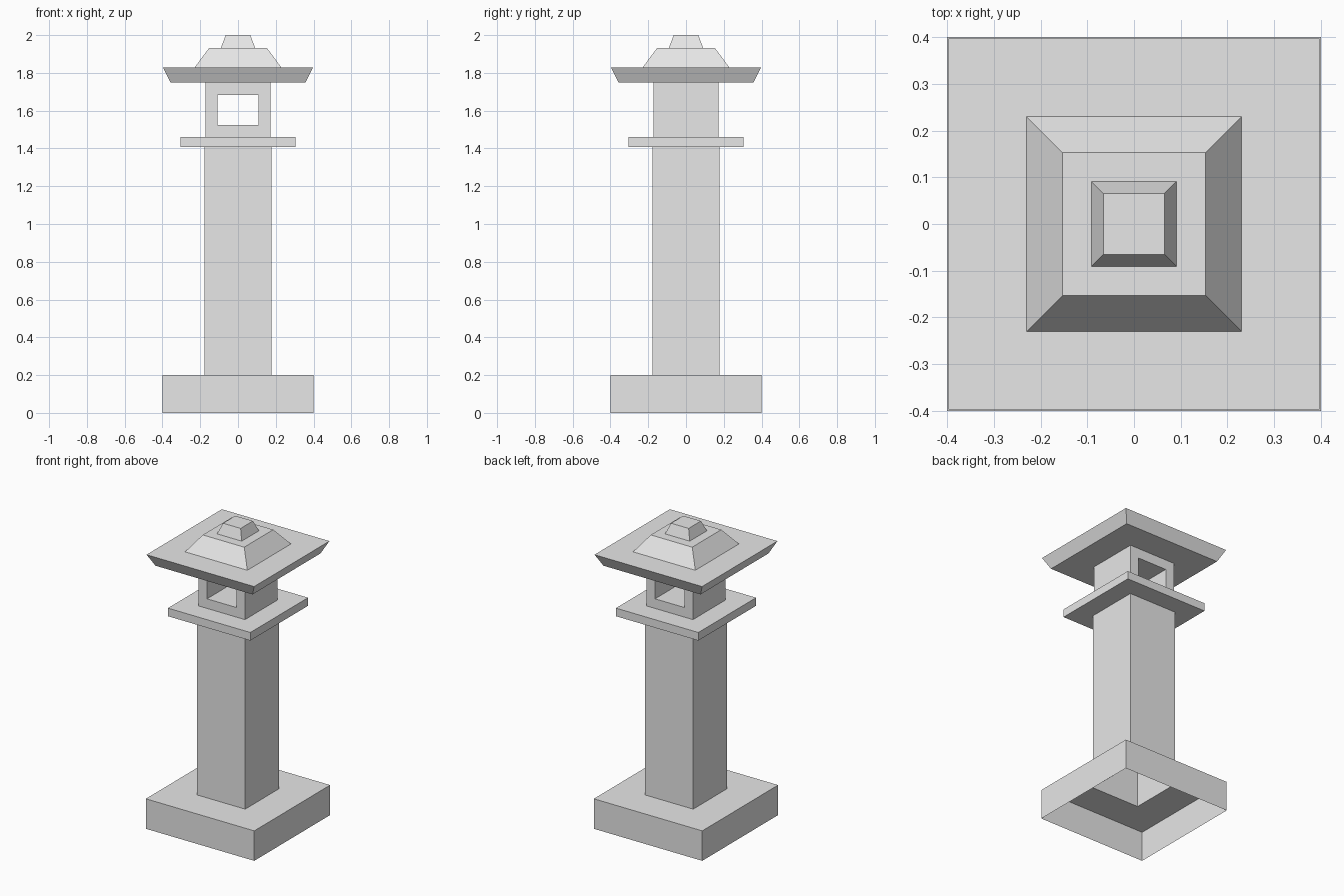
import bpy
import bmesh

cube = bpy.data.objects.get("Cube")
if cube:
    bpy.data.objects.remove(cube, do_unlink=True)

# One plain stone colour
GREY = (0.8, 0.8, 0.8, 1.0)
stone = bpy.data.materials.new("grey_stone")
stone.use_nodes = True
stone.diffuse_color = GREY
bsdf = next(n for n in stone.node_tree.nodes if n.type == 'BSDF_PRINCIPLED')
bsdf.inputs["Base Color"].default_value = GREY

CORNERS = ((-1, -1), (1, -1), (1, 1), (-1, 1))


def finish(name, bm):
    mesh = bpy.data.meshes.new(name)
    bm.to_mesh(mesh)
    bm.free()
    mesh.materials.append(stone)
    obj = bpy.data.objects.new(name, mesh)
    bpy.context.collection.objects.link(obj)
    return obj


def bridge(bm, a, b):
    """Join two four-cornered rings with quads."""
    for i in range(4):
        j = (i + 1) % 4
        bm.faces.new((a[i], a[j], b[j], b[i]))


def square_shell(name, profile, cap=False):
    """Sweep a (half width, height) profile around a square."""
    bm = bmesh.new()
    rings = [[bm.verts.new((x * r, y * r, z)) for x, y in CORNERS]
             for r, z in profile]
    for a, b in zip(rings, rings[1:]):
        bridge(bm, a, b)
    if cap:
        bm.faces.new(rings[-1])
    return finish(name, bm)


def tunnelled_box(name, half, z0, z1, hole, h0, h1):
    """Box with a rectangular window running through from front to back."""
    bm = bmesh.new()

    def ring(r, y, low, high):
        return [bm.verts.new((x * r, y, high if s > 0 else low))
                for x, s in CORNERS]

    rings = [ring(half, -half, z0, z1), ring(hole, -half, h0, h1),
             ring(hole, half, h0, h1), ring(half, half, z0, z1)]
    for k in range(4):
        bridge(bm, rings[k], rings[(k + 1) % 4])
    bmesh.ops.recalc_face_normals(bm, faces=bm.faces)
    return finish(name, bm)


# Key half widths and heights
PILLAR, BOX, HIP, KNOB = 0.177, 0.172, 0.23, 0.091
BASE_Z, SHELF_Z, BOX_Z, ROOF_Z, EAVE_Z, HIP_Z = 0.2, 1.407, 1.461, 1.75, 1.828, 1.932

# Hollow foot and pillar, open underneath
square_shell("base", [(0.4, 0), (0.4, BASE_Z), (PILLAR, BASE_Z)])
square_shell("pillar", [(PILLAR, BASE_Z), (PILLAR, SHELF_Z)])

# Shelf and lantern chamber
square_shell("shelf", [(PILLAR, SHELF_Z), (0.304, SHELF_Z),
                       (0.304, BOX_Z), (BOX, BOX_Z)])
tunnelled_box("lantern_chamber", BOX, BOX_Z, ROOF_Z, 0.108, 1.525, 1.684)

# Roof: flared eaves, sloping hip and top knob
square_shell("roof_eaves", [(BOX, ROOF_Z), (0.358, ROOF_Z),
                            (0.397, EAVE_Z), (HIP, EAVE_Z)])
square_shell("roof_hip", [(HIP, EAVE_Z), (0.153, HIP_Z), (KNOB, HIP_Z)])
square_shell("roof_knob", [(KNOB, HIP_Z), (0.065, 2.0)], cap=True)
